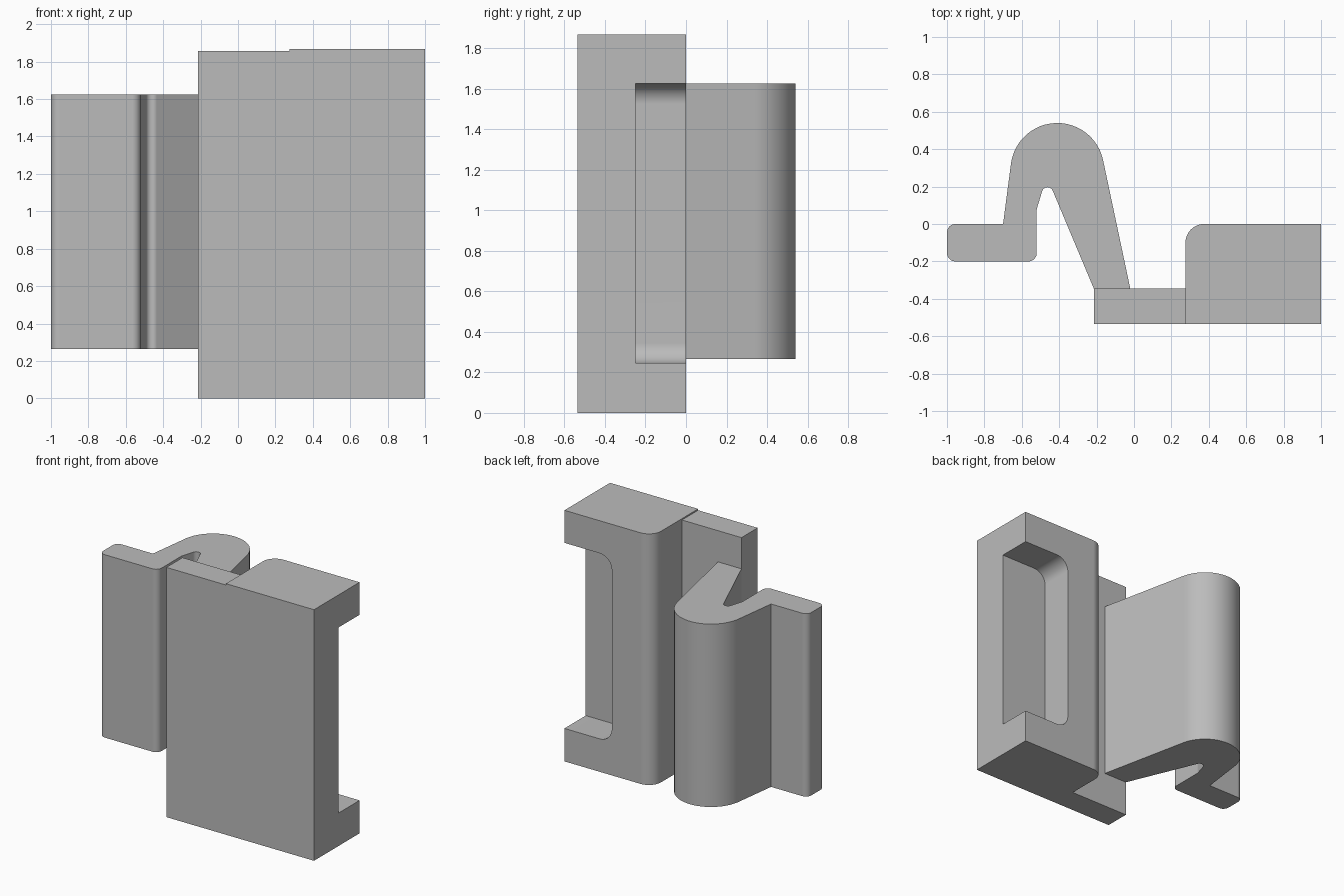
import bpy, math
from mathutils import Vector, Matrix

if "Cube" in bpy.data.objects:
    bpy.data.objects.remove(bpy.data.objects["Cube"])

grey = bpy.data.materials.new("plain grey")
grey.use_nodes = True
grey.diffuse_color = (0.5, 0.5, 0.5, 1)
grey.node_tree.nodes["Principled BSDF"].inputs["Base Color"].default_value = (0.5, 0.5, 0.5, 1)


def rounded(corners, steps=10):
    """Outline from (x, y, radius) corners, each filleted by its radius."""
    out = []
    for i, (x, y, r) in enumerate(corners):
        p = Vector((x, y))
        if not r:
            out.append(p)
            continue
        a = (Vector(corners[i - 1][:2]) - p).normalized()
        b = (Vector(corners[(i + 1) % len(corners)][:2]) - p).normalized()
        half = a.angle(b) / 2
        centre = p + (a + b).normalized() * (r / math.sin(half))
        start = p + a * (r / math.tan(half)) - centre
        end = p + b * (r / math.tan(half)) - centre
        turn = math.atan2(start.x * end.y - start.y * end.x, start.dot(end))
        for k in range(steps + 1):
            out.append(centre + Matrix.Rotation(turn * k / steps, 2) @ start)
    return out


def extrude(name, outline, low, high):
    """Prism of a counter-clockwise outline between two heights."""
    n = len(outline)
    verts = [(p.x, p.y, h) for h in (low, high) for p in outline]
    faces = [list(range(n))[::-1], list(range(n, 2 * n))]
    faces += [(i, (i + 1) % n, n + (i + 1) % n, n + i) for i in range(n)]
    mesh = bpy.data.meshes.new(name)
    mesh.from_pydata(verts, [], faces)
    mesh.materials.append(grey)
    obj = bpy.data.objects.new(name, mesh)
    bpy.context.collection.objects.link(obj)
    return obj


def activate(obj):
    bpy.ops.object.select_all(action='DESELECT')
    obj.select_set(True)
    bpy.context.view_layer.objects.active = obj


def finish(obj):
    activate(obj)
    bpy.ops.object.shade_smooth_by_angle(angle=math.radians(30))
    mod = obj.modifiers.new("even_normals", 'WEIGHTED_NORMAL')
    mod.keep_sharp = True


# Main block with one rounded back edge
block = extrude("main_block", rounded([
    (0.275, -0.535, 0), (1, -0.535, 0), (1, 0, 0), (0.275, 0, 0.1)]), 0, 1.867)

# Recess open to the back and the outer side
cutter = extrude("recess_cutter", rounded([
    (0.61, -1.625, 0.1), (1.1, -1.625, 0), (1.1, -0.245, 0), (0.61, -0.245, 0.1)]), -0.25, 0.1)
cutter.data.transform(Matrix.Rotation(math.radians(-90), 4, 'X'))
cutter.hide_render = True
cut = block.modifiers.new("recess", 'BOOLEAN')
cut.operation = 'DIFFERENCE'
cut.solver = 'EXACT'
cut.object = cutter
activate(block)
bpy.ops.object.modifier_apply(modifier="recess")
bpy.data.objects.remove(cutter)

# Thin flange joining the block and the hook
flange = extrude("flange", rounded([
    (-0.215, -0.535, 0), (0.275, -0.535, 0), (0.275, -0.345, 0), (-0.215, -0.345, 0)]), 0, 1.857)

# Spring hook: straight leg, round bend, then an outward lip
bend = [Vector((-0.41 + 0.25 * math.cos(a), 0.29 + 0.25 * math.sin(a)))
        for a in (math.radians(12 + 159.5 * k / 24) for k in range(25))]
leg = rounded([(-0.215, -0.345, 0), (-0.02, -0.345, 0)])
lip = rounded([
    (-0.7, 0, 0), (-1, 0, 0.045), (-1, -0.2, 0.045), (-0.52, -0.2, 0.045),
    (-0.52, 0.08, 0.03), (-0.467, 0.255, 0.03), (-0.215, -0.345, 0)])[:-1]
hook = extrude("spring_hook", leg + bend + lip, 0.265, 1.625)

for part in (block, flange, hook):
    finish(part)
